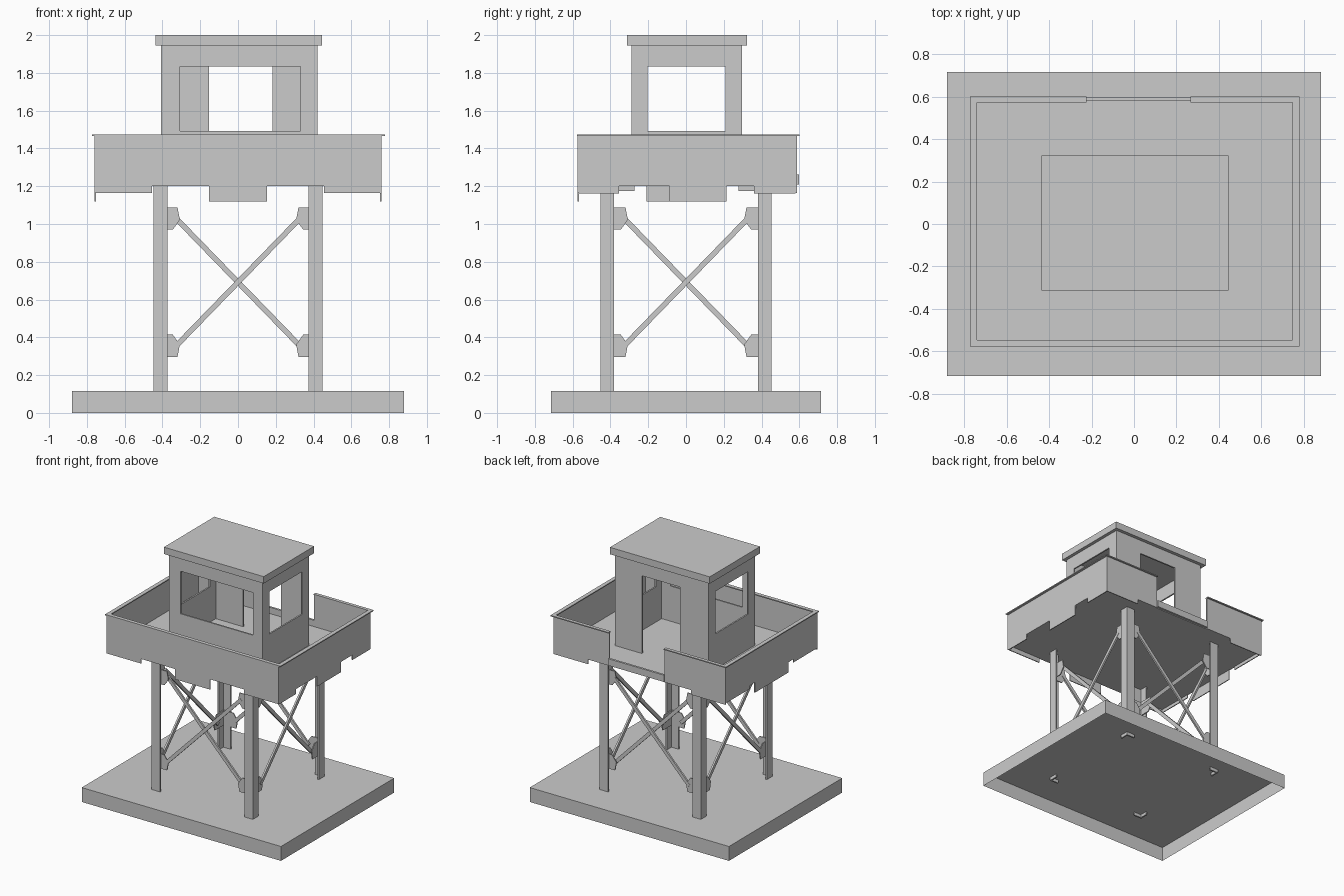
import bpy, bmesh
from mathutils import Vector

if "Cube" in bpy.data.objects:
    bpy.data.objects.remove(bpy.data.objects["Cube"])

AXES = {'xz': (0, 2, 1), 'yz': (1, 2, 0), 'xy': (0, 1, 2)}


def finish(name, bm):
    bmesh.ops.recalc_face_normals(bm, faces=bm.faces)
    me = bpy.data.meshes.new(name)
    bm.to_mesh(me)
    bm.free()
    ob = bpy.data.objects.new(name, me)
    bpy.context.collection.objects.link(ob)
    return ob


def prism(name, plane, pts, d0, d1, hole=None):
    """Extrude a 2D outline between depths d0 and d1; hole = matching inner loop."""
    a, b, c = AXES[plane]
    bm = bmesh.new()

    def loop(points, d):
        out = []
        for p in points:
            v = [0, 0, 0]
            v[a], v[b], v[c] = p[0], p[1], d
            out.append(bm.verts.new(v))
        return out

    def bridge(l0, l1):
        n = len(l0)
        for i in range(n):
            j = (i + 1) % n
            bm.faces.new((l0[i], l0[j], l1[j], l1[i]))

    o0, o1 = loop(pts, d0), loop(pts, d1)
    bridge(o0, o1)
    if hole:
        h0, h1 = loop(hole, d0), loop(hole, d1)
        bridge(h0, h1)
        bridge(o0, h0)
        bridge(o1, h1)
    else:
        bm.faces.new(o0)
        bm.faces.new(o1)
    return finish(name, bm)


def rect(u0, u1, v0, v1):
    return [(u0, v0), (u1, v0), (u1, v1), (u0, v1)]


def box(name, x0, x1, y0, y1, z0, z1):
    return prism(name, 'xy', rect(x0, x1, y0, y1), z0, z1)


# Base: hollow tray, open underneath
base = box('base', -0.88, 0.88, -0.715, 0.715, 0, 0.115)
bm = bmesh.new()
bm.from_mesh(base.data)
bmesh.ops.delete(bm, geom=[f for f in bm.faces if f.normal.z < -0.9], context='FACES_ONLY')
bm.to_mesh(base.data)
bm.free()

# Legs: angle-section posts, corner facing outwards
LX, LY, T = 0.448, 0.452, 0.012
for sx in (-1, 1):
    for sy in (-1, 1):
        ix, iy = LX - 0.075, LY - 0.072
        sec = [(LX, LY), (ix, LY), (ix, LY - T), (LX - T, LY - T), (LX - T, iy), (LX, iy)]
        prism('leg', 'xy', [(sx * x, sy * y) for x, y in sec], 0.09, 1.205)

# Gussets and crossed braces on all four sides
ZC = 0.692
GUSSET = [(0.43, 0.395), (0.32, 0.395), (0.308, 0.33), (0.345, 0.278), (0.43, 0.278)]
for plane, outer in (('xz', LY), ('yz', LX)):
    for side in (-1, 1):
        d = outer - T
        for su in (-1, 1):
            for sv in (-1, 1):
                prism('gusset', plane, [(su * u, ZC + sv * v) for u, v in GUSSET],
                      side * d, side * (d - 0.008))
            p, q = Vector((-0.335 * su, ZC - 0.345)), Vector((0.335 * su, ZC + 0.345))
            n = (q - p).orthogonal().normalized() * 0.014
            e = d if su > 0 else d - 0.02
            prism('brace', plane, [p + n, q + n, q - n, p - n],
                  side * (e + 0.002), side * (e - 0.012))

# Platform floor and doorway lip
X, Y0, Y1, W = 0.76, -0.574, 0.587, 0.007
ZF, ZT = 1.202, 1.466
box('platform_floor', -X + W, X - W, Y0 + W, Y1 - W, ZF, 1.212)
box('doorway_lip', -0.223, 0.266, Y1 - W, 0.597, 1.208, 1.262)


def skirt(u0, u1, c0, c1, f0, f1, zc):
    """Parapet outline: dropped corners and a deeper centre flap."""
    return [(u0, ZT), (u0, zc), (c0, zc), (c0, ZF), (f0, ZF), (f0, 1.12),
            (f1, 1.12), (f1, ZF), (c1, ZF), (c1, zc), (u1, zc), (u1, ZT)]


# Parapet walls
prism('front_parapet', 'xz', skirt(-X, X, -0.455, 0.455, -0.153, 0.153, 1.165), Y0, Y0 + W)
prism('right_parapet', 'yz', skirt(Y0 + W, Y1 - W, -0.355, 0.36, -0.087, 0.215, 1.162), X - W, X)
prism('left_parapet', 'yz', skirt(Y0 + W, Y1 - W, -0.272, 0.278, -0.209, 0.215, 1.176), -X, -X + W)
for name, s, gap in (('back_parapet_left', -1, 0.223), ('back_parapet_right', 1, 0.266)):
    pts = [(gap, ZT), (gap, ZF), (0.455, ZF), (0.455, 1.165), (X, 1.165), (X, ZT)]
    prism(name, 'xz', [(s * u, v) for u, v in pts], Y1 - W, Y1)

# Cap rail, open at the back doorway
prism('cap_rail', 'xy', [(-0.223, 0.6), (-0.772, 0.6), (-0.772, -0.576), (0.778, -0.576),
                         (0.778, 0.6), (0.266, 0.6), (0.266, 0.573), (0.746, 0.573),
                         (0.746, -0.546), (-0.74, -0.546), (-0.74, 0.573), (-0.223, 0.573)],
      ZT, 1.474)

# Cabin walls with windows and a rear door opening
CX0, CX1, CY0, CY1, CT = -0.407, 0.42, -0.288, 0.296, 0.012
Z0, Z1, S0, S1 = 1.212, 1.945, 1.493, 1.833
prism('cabin_front', 'xz', rect(CX0, CX1, Z0, Z1), CY0, CY0 + CT, rect(-0.308, 0.332, S0, S1))
for name, x in (('cabin_left', CX0), ('cabin_right', CX1 - CT)):
    prism(name, 'yz', rect(CY0 + CT, CY1 - CT, Z0, Z1), x, x + CT, rect(-0.203, 0.21, S0, S1))
prism('cabin_back', 'xz', [(CX0, Z0), (-0.153, Z0), (-0.153, S1), (0.183, S1), (0.183, Z0),
                           (CX1, Z0), (CX1, Z1), (CX0, Z1)], CY1 - CT, CY1)

# Roof slab
box('roof', -0.436, 0.446, -0.312, 0.323, Z1, 2.0)
